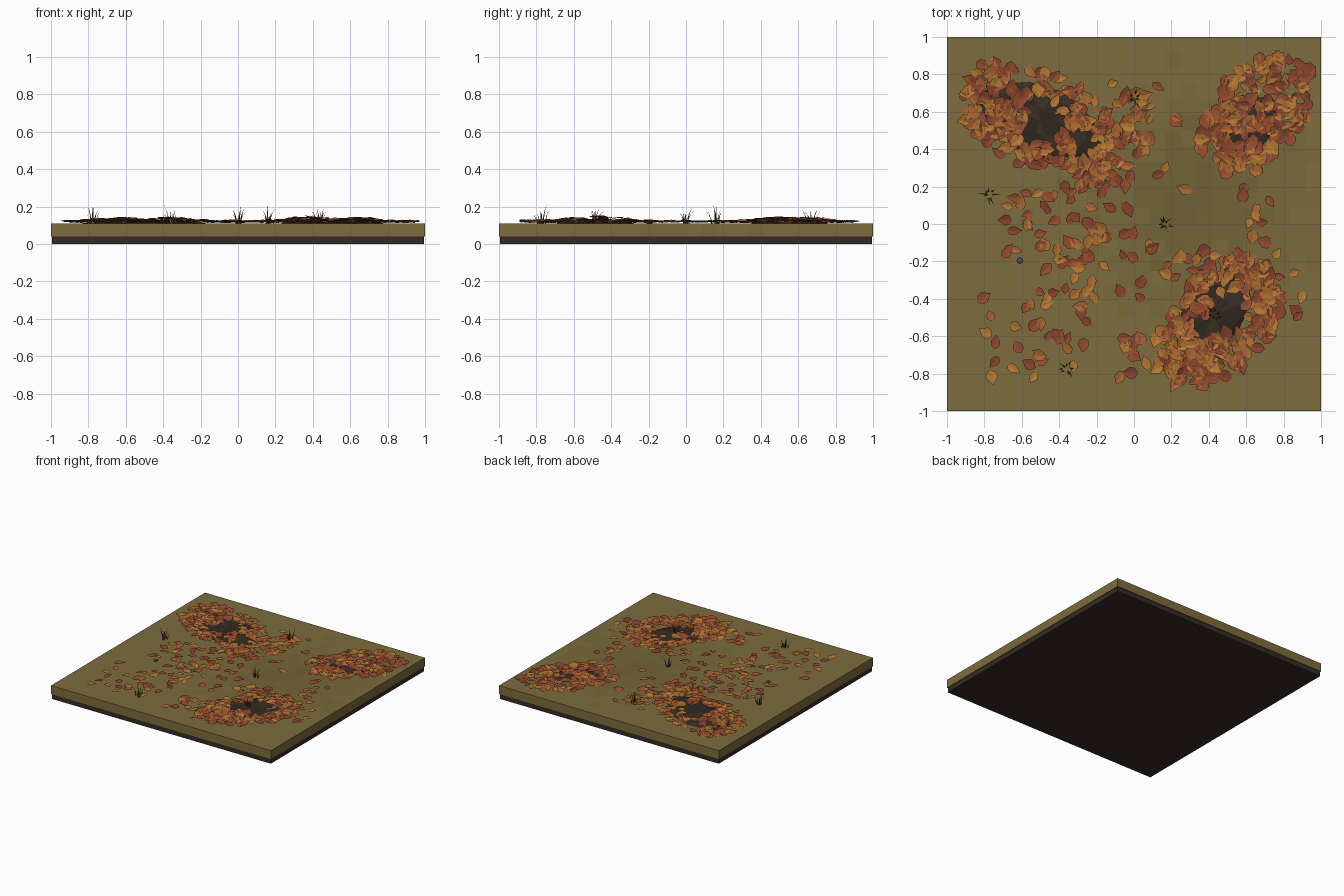
import bpy, bmesh, math, random
from mathutils import Vector, Euler

if "Cube" in bpy.data.objects:
    bpy.data.objects.remove(bpy.data.objects["Cube"])
random.seed(11)
TOP = 0.11

def mat(name, c):
    m = bpy.data.materials.new(name)
    m.diffuse_color = (*c, 1)
    m.use_nodes = True
    m.node_tree.nodes["Principled BSDF"].inputs["Base Color"].default_value = m.diffuse_color
    return m

def finish(name, bm, mats):
    me = bpy.data.meshes.new(name)
    bm.to_mesh(me)
    bm.free()
    for m in mats:
        me.materials.append(m)
    ob = bpy.data.objects.new(name, me)
    bpy.context.collection.objects.link(ob)
    return ob

def box(bm, half, z0, z1):
    r = bmesh.ops.create_cube(bm, size=1)
    for v in r['verts']:
        v.co = Vector((v.co.x * 2 * half, v.co.y * 2 * half, z0 + (v.co.z + .5) * (z1 - z0)))

turf = [mat("turf_%d" % i, [c * (1 - .075 * i) for c in (.205, .150, .047)]) for i in range(4)]
soil = mat("soil", (.038, .024, .018))
humus = [mat("humus_a", (.030, .021, .015)), mat("humus_b", (.042, .029, .019))]
leafm = [mat("leaf_%d" % i, c) for i, c in enumerate(
    [(.46, .19, .035), (.40, .14, .03), (.30, .07, .028), (.24, .055, .024)])]
blade = [mat("blade_a", (.13, .11, .03)), mat("blade_b", (.055, .05, .02))]

# soil layer
bm = bmesh.new()
box(bm, .995, 0, .04)
finish("soil_layer", bm, [soil])

# turf slab: gridded top with darker shades near the hollow, flat skirt and underside
bm = bmesh.new()
N = 24
bmesh.ops.create_grid(bm, x_segments=N, y_segments=N, size=1)
for v in bm.verts:
    v.co.z = TOP
for f in bm.faces:
    c = f.calc_center_median()
    d = math.hypot(c.x - .35, c.y - .15) / .5
    shade = 2.6 * math.exp(-d * d) + random.uniform(0, .8)
    f.material_index = min(3, int(shade))
r = bmesh.ops.extrude_edge_only(bm, edges=[e for e in bm.edges if e.is_boundary])
for g in r['geom']:
    if isinstance(g, bmesh.types.BMVert):
        g.co.z = .04
bmesh.ops.holes_fill(bm, edges=[e for e in bm.edges if e.is_boundary], sides=0)
bmesh.ops.recalc_face_normals(bm, faces=bm.faces)
finish("turf_slab", bm, turf)

# mounds: centre x, y, half length, half width, turn, height
MOUNDS = [(-.50, .55, .38, .20, -22, .020),
          (.43, -.48, .27, .17, 50, .024),
          (.63, .53, .20, .14, 50, .016)]

def local(x, y, m):
    a = math.radians(m[4])
    dx, dy = x - m[0], y - m[1]
    return ((dx * math.cos(a) + dy * math.sin(a)) / m[2],
            (dy * math.cos(a) - dx * math.sin(a)) / m[3])

def height(x, y):
    h = 0
    for m in MOUNDS:
        u, v = local(x, y, m)
        h = max(h, m[5] * (1 - u * u - v * v))
    return h

def place(m, u, v):
    a = math.radians(m[4])
    p, q = u * m[2], v * m[3]
    return m[0] + p * math.cos(a) - q * math.sin(a), m[1] + p * math.sin(a) + q * math.cos(a)

for n, m in enumerate(MOUNDS):
    bm = bmesh.new()
    ring0 = None
    top = bm.verts.new((m[0], m[1], TOP + m[5]))
    S = 16
    for rad in (.35, .7, 1):
        ring = []
        for i in range(S):
            a = 2 * math.pi * i / S
            k = rad * random.uniform(.9, 1.06)
            x, y = place(m, k * math.cos(a), k * math.sin(a))
            z = TOP - .004 if rad == 1 else TOP + m[5] * (1 - rad * rad) + random.uniform(-.002, .003)
            ring.append(bm.verts.new((x, y, z)))
        for i in range(S):
            j = (i + 1) % S
            f = bm.faces.new([top, ring[i], ring[j]] if ring0 is None
                             else [ring0[i], ring[i], ring[j], ring0[j]])
            f.material_index = random.randrange(2)
        ring0 = ring
    bmesh.ops.triangulate(bm, faces=bm.faces)
    finish("humus_mound_%d" % n, bm, humus)

# folded, pointed leaf
def leaf(bm, x, y, z, size, tilt):
    rot = Euler((random.uniform(-tilt, tilt), random.uniform(-tilt, tilt),
                 random.uniform(0, 6.283))).to_matrix()
    w = random.uniform(.30, .42)
    pts = [(0, -.5, 0), (w * .85, -.28, .05), (w, .06, .09), (0, .58, .04),
           (-w, .06, .09), (-w * .85, -.28, .05), (0, -.05, 0)]
    co = [rot @ (Vector(p) * size) for p in pts]
    low = min(c.z for c in co)
    lift = max(z + random.uniform(0, .006), TOP + .002 - low)
    vs = [bm.verts.new(c + Vector((x, y, lift))) for c in co]
    mi = random.choices(range(4), (4, 4, 5, 3))[0]
    for i in range(6):
        f = bm.faces.new((vs[6], vs[i], vs[(i + 1) % 6]))
        f.material_index = mi

# leaf drifts around each mound: centre x, y, half sizes, turn, count, inner radius
DRIFTS = [(-.50, .55, .43, .25, -22, 170, .30), (-.74, .66, .18, .22, 0, 45, .3),
          (-.20, .26, .20, .13, 0, 28, 0), (0, .53, .13, .17, 0, 32, 0),
          (.47, -.50, .38, .26, 48, 185, .28), (.30, -.74, .24, .14, 0, 50, 0),
          (.65, .60, .37, .23, 50, 175, .12), (.60, .50, .22, .16, 0, 35, .5)]
bm = bmesh.new()
for d in DRIFTS:
    for _ in range(d[5]):
        a = random.uniform(0, 6.283)
        k = d[6] + (1.02 - d[6]) * random.random() ** .6
        x, y = place(d, k * math.cos(a), k * math.sin(a))
        x, y = max(-.93, min(.95, x)), max(-.93, min(.93, y))
        leaf(bm, x, y, TOP + .005 + height(x, y), random.uniform(.055, .092), .16)
finish("leaf_drifts", bm, leafm)

# loose leaves: x0, x1, y0, y1, count
LOOSE = [(-.82, -.25, -.85, -.3, 34), (-.72, -.1, -.25, .2, 40), (-.35, .1, -.45, .1, 26),
         (.15, .6, -.3, -.14, 20), (.6, .9, -.6, -.15, 14), (.58, .75, -.1, .3, 11),
         (-.1, .3, -.85, -.6, 14), (-.3, .35, .5, .8, 14), (.1, .4, .1, .5, 4)]
bm = bmesh.new()
for x0, x1, y0, y1, n in LOOSE:
    for _ in range(n):
        x, y = random.uniform(x0, x1), random.uniform(y0, y1)
        leaf(bm, x, y, TOP + .005 + height(x, y), random.uniform(.055, .085), .09)
finish("loose_leaves", bm, leafm)

# grass tufts with curved tapering blades
for n, (tx, ty) in enumerate([(0, .67), (-.78, .16), (.16, 0), (-.36, -.77), (.44, -.49)]):
    bm = bmesh.new()
    for b in range(8):
        a = b * .785 + random.uniform(-.3, .3)
        out = Vector((math.cos(a), math.sin(a), 0))
        side = Vector((-out.y, out.x, 0))
        base = Vector((tx, ty, TOP - .002)) + out * random.uniform(.004, .028)
        h, lean, w = random.uniform(.05, .10), random.uniform(.015, .045), .0055
        prev = None
        for t in (0, .35, .7, 1):
            p = base + out * lean * t * t + Vector((0, 0, h * t))
            row = [bm.verts.new(p + side * s * w * (1 - t * .95)) for s in (-1, 1)]
            if prev:
                f = bm.faces.new((prev[0], prev[1], row[1], row[0]))
                f.material_index = b % 2
            prev = row
    finish("grass_tuft_%d" % n, bm, blade)

# small blue-grey pebble
bm = bmesh.new()
bmesh.ops.create_icosphere(bm, subdivisions=1, radius=.018)
for v in bm.verts:
    v.co = Vector((v.co.x - .61, v.co.y - .195, v.co.z * .6 + TOP + .006))
finish("pebble", bm, [mat("pebble_grey", (.10, .10, .14))])
